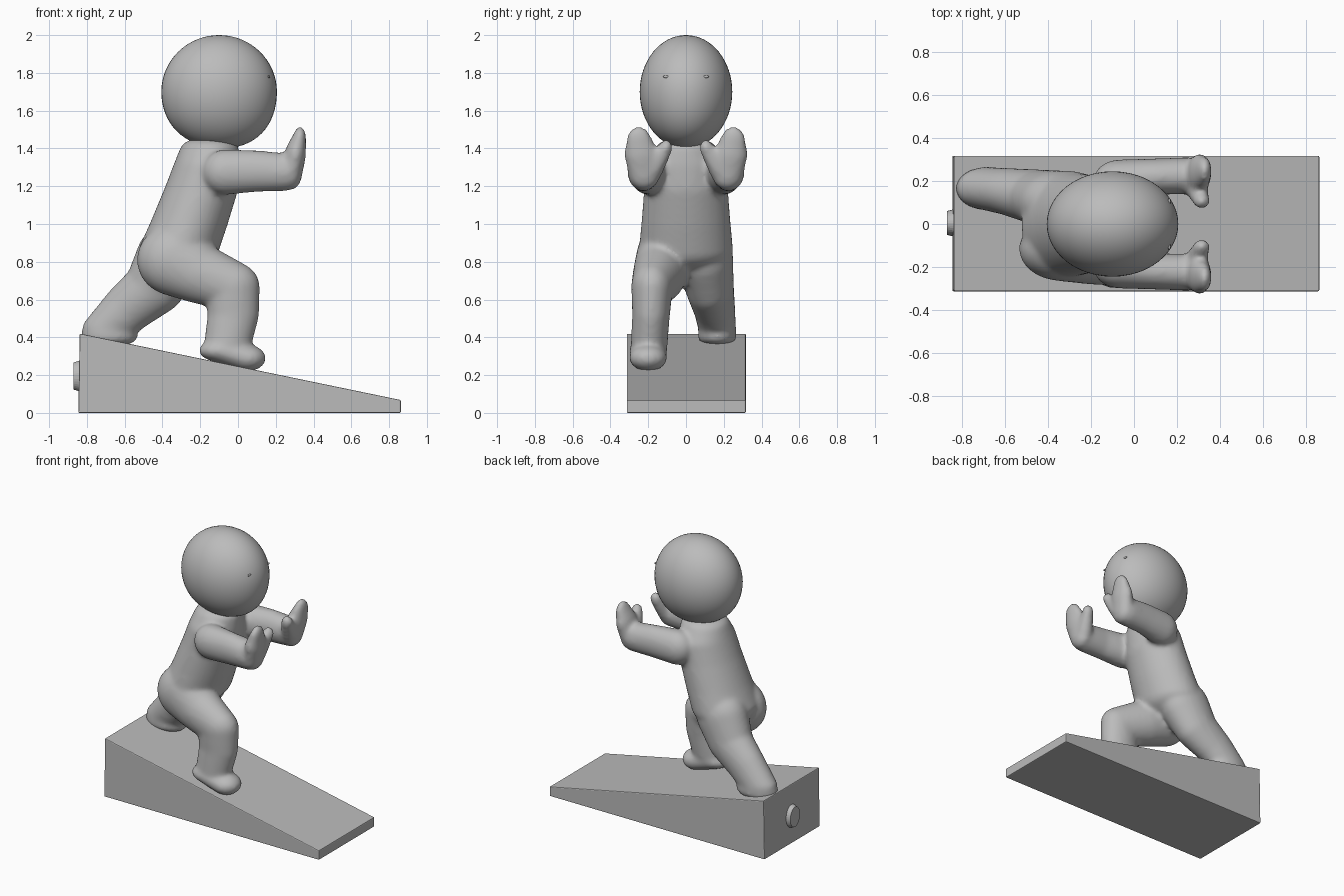
import bpy, bmesh, math
from mathutils import Matrix

if "Cube" in bpy.data.objects:
    bpy.data.objects.remove(bpy.data.objects["Cube"])

grey = bpy.data.materials.new("plain grey")
grey.diffuse_color = (0.5, 0.5, 0.5, 1)
grey.use_nodes = True
grey.node_tree.nodes["Principled BSDF"].inputs["Base Color"].default_value = grey.diffuse_color


def finish(name, bm, smooth=True):
    bmesh.ops.recalc_face_normals(bm, faces=bm.faces[:])
    mesh = bpy.data.meshes.new(name)
    bm.to_mesh(mesh)
    bm.free()
    mesh.materials.append(grey)
    for p in mesh.polygons:
        p.use_smooth = smooth
    obj = bpy.data.objects.new(name, mesh)
    bpy.context.collection.objects.link(obj)
    return obj


def ellipsoid(bm, x, y, z, rx, ry, rz, u=32, v=18):
    m = Matrix.Translation((x, y, z)) @ Matrix.Diagonal((rx, ry, rz, 1))
    return bmesh.ops.create_uvsphere(bm, u_segments=u, v_segments=v, radius=1, matrix=m)["verts"]


def limb(bm, balls):
    """Chain of hulls, each wrapped round two neighbouring ellipsoids."""
    for a, b in zip(balls, balls[1:]):
        part = bmesh.new()
        ellipsoid(part, *a)
        ellipsoid(part, *b)
        res = bmesh.ops.convex_hull(part, input=part.verts[:])
        junk = {g for g in res["geom_interior"] + res["geom_unused"]
                if isinstance(g, bmesh.types.BMVert)}
        bmesh.ops.delete(part, geom=list(junk), context="VERTS")
        tmp = bpy.data.meshes.new("tmp")
        part.to_mesh(tmp)
        part.free()
        bm.from_mesh(tmp)
        bpy.data.meshes.remove(tmp)


# Sloping wedge: side profile extruded across y
bm = bmesh.new()
profile = [(-0.845, 0), (0.862, 0), (0.862, 0.068), (-0.838, 0.42)]
face = bm.faces.new([bm.verts.new((x, -0.313, z)) for x, z in profile])
ext = bmesh.ops.extrude_face_region(bm, geom=[face])
bmesh.ops.translate(bm, vec=(0, 0.63, 0),
                    verts=[g for g in ext["geom"] if isinstance(g, bmesh.types.BMVert)])
wedge = finish("wedge", bm, False)
bev = wedge.modifiers.new("soft edges", "BEVEL")
bev.width, bev.segments = 0.006, 2

# Round button on the tall end of the wedge
bm = bmesh.new()
bmesh.ops.create_cone(bm, cap_ends=True, segments=32, radius1=0.08, radius2=0.065, depth=0.05,
                      matrix=Matrix.Translation((-0.845, 0.005, 0.195))
                      @ Matrix.Rotation(-math.pi / 2, 4, "Y")
                      @ Matrix.Diagonal((1.1, 0.85, 1, 1)))
finish("end_button", bm, False)

# Body: torso, legs and arms fused into one smooth skin
bm = bmesh.new()
limb(bm, [(-0.15, 0, 1.40, 0.155, 0.16, 0.06),
          (-0.165, 0, 1.31, 0.175, 0.21, 0.08),
          (-0.195, 0, 1.18, 0.195, 0.222, 0.08),
          (-0.26, 0, 1.0, 0.205, 0.237, 0.08),
          (-0.315, 0, 0.86, 0.21, 0.25, 0.12)])
# Front leg: hip, thigh, knee, shin, foot
limb(bm, [(-0.335, -0.115, 0.81, 0.20, 0.15, 0.19),
          (-0.21, -0.14, 0.74, 0.16, 0.14, 0.16),
          (-0.03, -0.18, 0.67, 0.145, 0.11, 0.13),
          (-0.025, -0.185, 0.52, 0.137, 0.10, 0.1),
          (-0.055, -0.195, 0.36, 0.125, 0.097, 0.08)])
limb(bm, [(-0.09, -0.20, 0.33, 0.118, 0.10, 0.06),
          (0.05, -0.20, 0.29, 0.098, 0.10, 0.07)])
# Back leg: hip, thigh, ankle, foot
limb(bm, [(-0.36, 0.10, 0.82, 0.18, 0.15, 0.18),
          (-0.44, 0.125, 0.67, 0.16, 0.128, 0.15),
          (-0.575, 0.15, 0.56, 0.14, 0.11, 0.13),
          (-0.68, 0.165, 0.45, 0.145, 0.10, 0.08),
          (-0.68, 0.165, 0.40, 0.15, 0.102, 0.05)])
# Arms and mitten hands, mirrored across y
for s in (1, -1):
    limb(bm, [(-0.065, s * 0.20, 1.275, 0.125, 0.10, 0.12),
              (0.10, s * 0.22, 1.28, 0.1, 0.085, 0.11),
              (0.25, s * 0.225, 1.275, 0.09, 0.085, 0.1)])
    limb(bm, [(0.28, s * 0.22, 1.27, 0.06, 0.085, 0.09),
              (0.305, s * 0.237, 1.37, 0.055, 0.09, 0.08),
              (0.328, s * 0.25, 1.455, 0.033, 0.062, 0.062)])
    limb(bm, [(0.285, s * 0.18, 1.29, 0.055, 0.06, 0.06),
              (0.315, s * 0.105, 1.405, 0.038, 0.036, 0.042)])
body = finish("body", bm)
rem = body.modifiers.new("fuse", "REMESH")
rem.mode, rem.voxel_size, rem.use_smooth_shade = "VOXEL", 0.014, True
smo = body.modifiers.new("soften", "SMOOTH")
smo.factor, smo.iterations = 0.5, 10

# Head: egg shape, narrower sideways and fuller round the jaw
bm = bmesh.new()
ellipsoid(bm, -0.1, 0, 1.7, 0.306, 0.245, 0.3, 48, 32)
for v in bm.verts:
    d = (1.7 - v.co.z) / 0.3
    if d > 0:
        v.co.x = -0.1 + (v.co.x + 0.1) * (1 + 0.1 * d * d)
        v.co.z -= 0.04 * d * (v.co.x + 0.1)
finish("head", bm)

# Tiny eye marks lying on the face
for s, side in ((1, "left"), (-1, "right")):
    bm = bmesh.new()
    ellipsoid(bm, 0.164, s * 0.104, 1.78, 0.006, 0.018, 0.007, 12, 8)
    finish(side + "_eye", bm)
